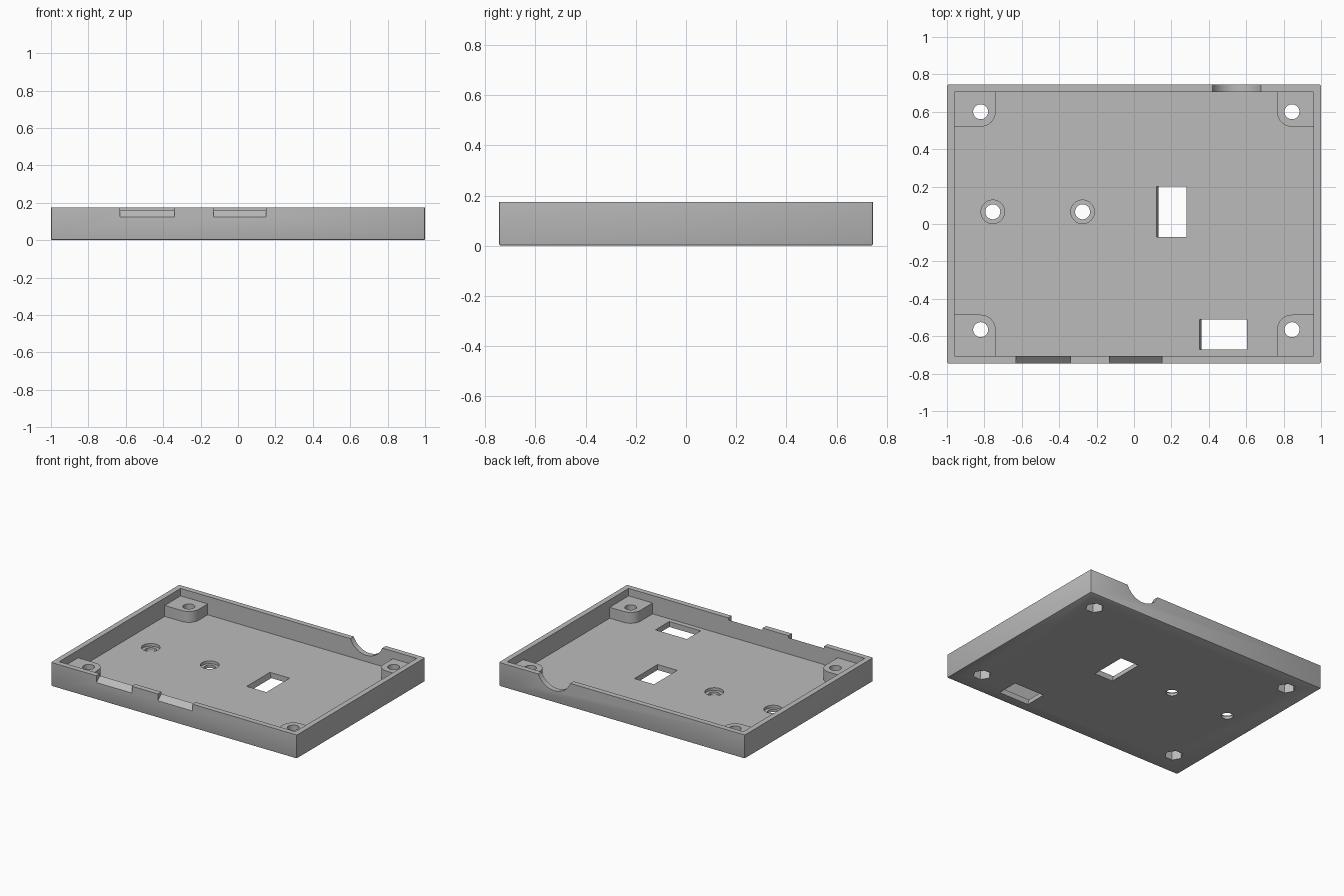
import bpy, bmesh, math
from mathutils import Vector

cube = bpy.data.objects.get("Cube")
if cube:
    bpy.data.objects.remove(cube, do_unlink=True)

W, D, H = 1.0, 0.745, 0.175      # half width, half depth, height
WALL, FLOOR, BOSS_TOP = 0.04, 0.04, 0.12
HOLE_R, BOSS_R = 0.04, 0.08

grey = bpy.data.materials.new("plain grey")
grey.use_nodes = True
colour = (0.5, 0.5, 0.5, 1)
grey.diffuse_color = colour
grey.node_tree.nodes["Principled BSDF"].inputs["Base Color"].default_value = colour


def prism(name, outline, lo, hi, axis="z"):
    """Extrude a 2D outline along an axis."""
    place = {"x": lambda a, b, t: (t, a, b),
             "y": lambda a, b, t: (a, t, b),
             "z": lambda a, b, t: (a, b, t)}[axis]
    bm = bmesh.new()
    face = bm.faces.new([bm.verts.new(place(a, b, lo)) for a, b in outline])
    new = bmesh.ops.extrude_face_region(bm, geom=[face])["geom"]
    shift = Vector(place(0, 0, hi - lo))
    bmesh.ops.translate(bm, vec=shift, verts=[v for v in new if isinstance(v, bmesh.types.BMVert)])
    bmesh.ops.recalc_face_normals(bm, faces=bm.faces)
    mesh = bpy.data.meshes.new(name)
    bm.to_mesh(mesh)
    bm.free()
    mesh.materials.append(grey)
    obj = bpy.data.objects.new(name, mesh)
    bpy.context.collection.objects.link(obj)
    return obj


def rect(x0, x1, y0, y1):
    return [(x0, y0), (x1, y0), (x1, y1), (x0, y1)]


def ring(cx, cy, r, n=40):
    return [(cx + r * math.cos(math.tau * i / n), cy + r * math.sin(math.tau * i / n))
            for i in range(n)]


def apply_modifier(obj, mod):
    bpy.context.view_layer.objects.active = obj
    bpy.ops.object.modifier_apply(modifier=mod.name)


def combine(target, tool, operation="DIFFERENCE"):
    mod = target.modifiers.new("shape", "BOOLEAN")
    mod.object, mod.operation, mod.solver = tool, operation, "EXACT"
    apply_modifier(target, mod)
    bpy.data.objects.remove(tool, do_unlink=True)


# Outer block, softened on the bottom and upright edges
tray = prism("case_tray", rect(-W, W, -D, D), 0, H)
bm = bmesh.new()
bm.from_mesh(tray.data)
edges = [e for e in bm.edges if min(v.co.z for v in e.verts) < H / 2]
bmesh.ops.bevel(bm, geom=edges, offset=0.008, segments=2, profile=0.5, affect="EDGES")
bm.to_mesh(tray.data)
bm.free()

# Hollow inside
ix, iy = W - WALL, D - WALL
combine(tray, prism("cavity", rect(-ix, ix, -iy, iy), FLOOR, H + 0.1))

# Corner screw bosses with one rounded corner, bolt holes and nut pockets
for cx in (-0.82, 0.845):
    for cy in (-0.565, 0.6):
        sx, sy = math.copysign(1, cx), math.copysign(1, cy)
        ox, oy = sx * (W - WALL / 2), sy * (D - WALL / 2)
        arc = [(cx - sx * BOSS_R * math.sin(math.pi / 2 * i / 10),
                cy - sy * BOSS_R * math.cos(math.pi / 2 * i / 10)) for i in range(11)]
        outline = [(ox, oy), (ox, cy - sy * BOSS_R)] + arc + [(cx - sx * BOSS_R, oy)]
        combine(tray, prism("boss", outline, FLOOR / 2, BOSS_TOP), "UNION")
        combine(tray, prism("nut_pocket", ring(cx, cy, 0.062, 6), -0.1, 0.065))
        combine(tray, prism("bolt_hole", ring(cx, cy, HOLE_R), 0.05, H))

# Floor screw holes, counterbored from inside
for cx in (-0.755, -0.275):
    combine(tray, prism("screw_hole", ring(cx, 0.065, HOLE_R), -0.1, H))
    combine(tray, prism("screw_recess", ring(cx, 0.065, 0.063), 0.02, H))

# Rectangular floor windows, left wall slightly leaning
for x0, x1, y0, y1 in ((0.12, 0.28, -0.07, 0.2), (0.35, 0.605, -0.67, -0.51)):
    section = [(x0 + 0.01, -0.1), (x1, -0.1), (x1, 0.1), (x0, 0.1), (x0, FLOOR), (x0 + 0.01, 0)]
    combine(tray, prism("window", section, y0, y1, "y"))

# Sloped notches in the front rim
for x0, x1 in ((-0.63, -0.34), (-0.13, 0.15)):
    slope = [(-D - 0.04, 0.09), (-D + 0.05, 0.169), (-D + 0.05, 0.3), (-D - 0.04, 0.3)]
    combine(tray, prism("front_notch", slope, x0, x1, "x"))

# Round cable notch in the back rim
combine(tray, prism("cable_notch", ring(0.55, H + 0.052, 0.14, 64), D - 0.06, D + 0.1, "y"))

# Smooth round walls, keep crisp edges
for obj in bpy.context.selected_objects:
    obj.select_set(False)
tray.select_set(True)
bpy.context.view_layer.objects.active = tray
bpy.ops.object.shade_smooth_by_angle(angle=math.radians(30))
